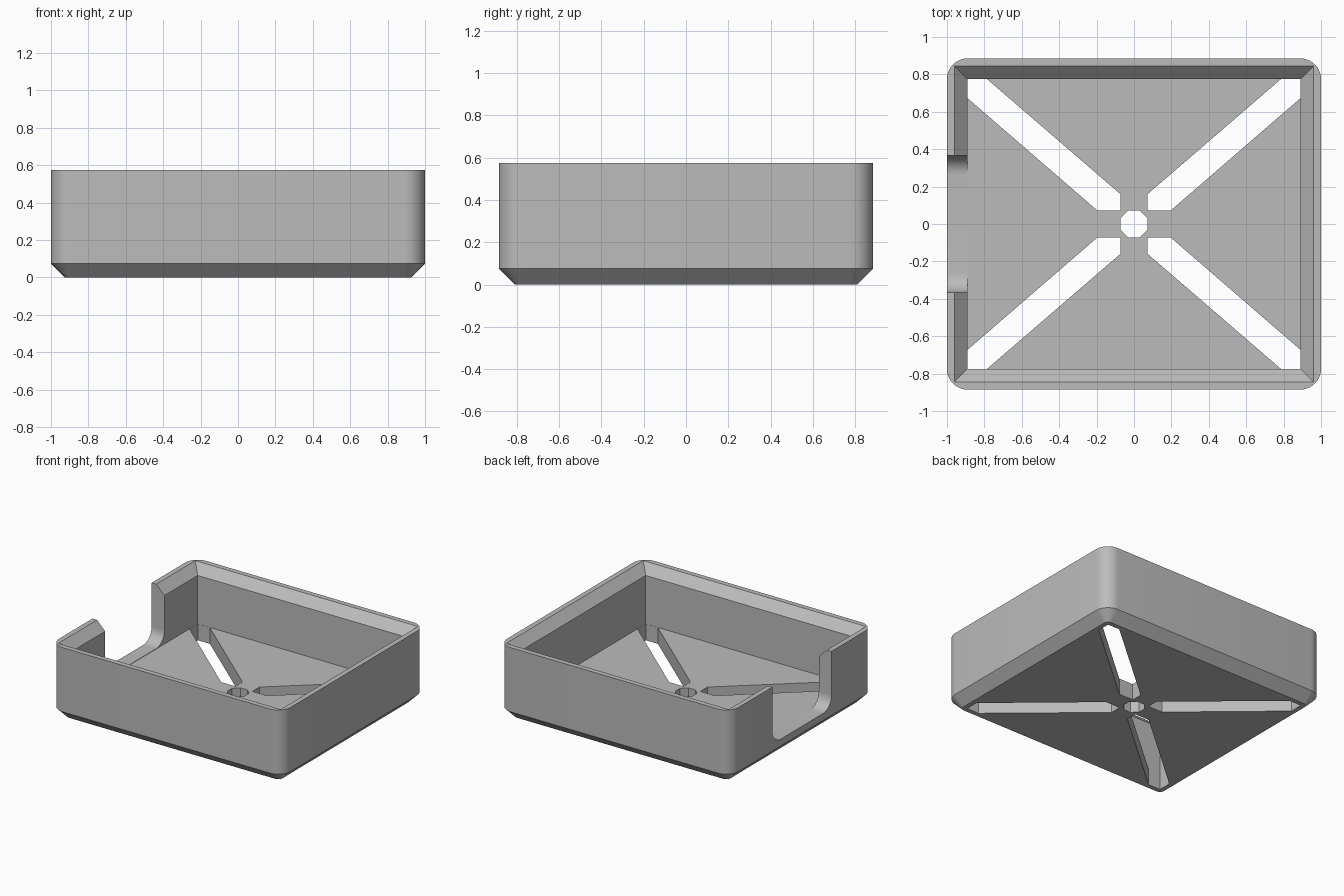
import bpy, bmesh
from math import cos, sin, pi, radians

cube = bpy.data.objects.get("Cube")
if cube:
    bpy.data.objects.remove(cube, do_unlink=True)

HX, HY, HEIGHT = 1.0, 0.885, 0.575      # outer half sizes
IX, IY, FLOOR = 0.89, 0.775, 0.127      # cavity half sizes and floor level
BEVEL, LIP, RADIUS = 0.075, 0.07, 0.11

grey = bpy.data.materials.new("plain grey")
grey.use_nodes = True
grey.diffuse_color = (0.5, 0.5, 0.5, 1)
grey.node_tree.nodes["Principled BSDF"].inputs["Base Color"].default_value = (0.5, 0.5, 0.5, 1)


def loft(name, rings):
    """Closed solid through rings of equal point count."""
    bm = bmesh.new()
    loops = [[bm.verts.new(p) for p in ring] for ring in rings]
    n = len(loops[0])
    for a, b in zip(loops, loops[1:]):
        for i in range(n):
            j = (i + 1) % n
            bm.faces.new((a[i], a[j], b[j], b[i]))
    bm.faces.new(loops[0][::-1])
    bm.faces.new(loops[-1])
    bmesh.ops.recalc_face_normals(bm, faces=bm.faces)
    mesh = bpy.data.meshes.new(name)
    bm.to_mesh(mesh)
    bm.free()
    mesh.materials.append(grey)
    obj = bpy.data.objects.new(name, mesh)
    bpy.context.collection.objects.link(obj)
    return obj


def rounded(hx, hy, r, z, steps=10):
    pts = []
    for k, (sx, sy) in enumerate([(1, 1), (-1, 1), (-1, -1), (1, -1)]):
        for i in range(steps + 1):
            a = (k + i / steps) * pi / 2
            pts.append((sx * (hx - r) + r * cos(a), sy * (hy - r) + r * sin(a), z))
    return pts


def rect(hx, hy, z):
    return [(hx, hy, z), (-hx, hy, z), (-hx, -hy, z), (hx, -hy, z)]


def prism(name, pts, z0, z1):
    return loft(name, [[(x, y, z) for x, y in pts] for z in (z0, z1)])


def cut(target, cutter):
    cutter.hide_render = True
    mod = target.modifiers.new("cut", "BOOLEAN")
    mod.operation, mod.solver, mod.object = "DIFFERENCE", "EXACT", cutter
    bpy.ops.object.select_all(action="DESELECT")
    target.select_set(True)
    bpy.context.view_layer.objects.active = target
    bpy.ops.object.modifier_apply(modifier=mod.name)
    bpy.data.objects.remove(cutter, do_unlink=True)


# Outer body with a bevelled underside
tray = loft("tray", [
    rounded(HX - BEVEL, HY - BEVEL, RADIUS - BEVEL, 0),
    rounded(HX, HY, RADIUS, BEVEL),
    rounded(HX, HY, RADIUS, HEIGHT)])

# Cavity with a flared lip
up = 0.02
cut(tray, loft("cavity_cutter", [
    rect(IX, IY, FLOOR),
    rect(IX, IY, HEIGHT - LIP),
    rect(IX + LIP + up, IY + LIP + up, HEIGHT + up)]))

# Side notch with rounded lower corners
w, r, base = 0.365, 0.105, FLOOR + 0.003
profile = [(w, 0.7), (-w, 0.7)]
for side, start in ((-1, pi), (1, 1.5 * pi)):
    for i in range(11):
        a = start + i / 10 * pi / 2
        profile.append((side * (w - r) + r * cos(a), base + r + r * sin(a)))
cut(tray, loft("notch_cutter", [[(x, y, z) for y, z in profile] for x in (-1.1, -0.88)]))

# Four diagonal floor slots
ex, ey, c = IX - 0.001, IY - 0.001, 0.073
slot = [(ex, ey), (0.785, ey), (c, 0.16), (c, c), (0.197, c), (ex, 0.672)]
for sx in (1, -1):
    for sy in (1, -1):
        cut(tray, prism("slot_cutter", [(sx * x, sy * y) for x, y in slot], -0.1, 0.2))

# Octagonal centre hole
R = c / cos(pi / 8)
octagon = [(R * cos((i + 0.5) * pi / 4), R * sin((i + 0.5) * pi / 4)) for i in range(8)]
cut(tray, prism("hole_cutter", octagon, -0.1, 0.2))

bpy.ops.object.shade_smooth_by_angle(angle=radians(30))
